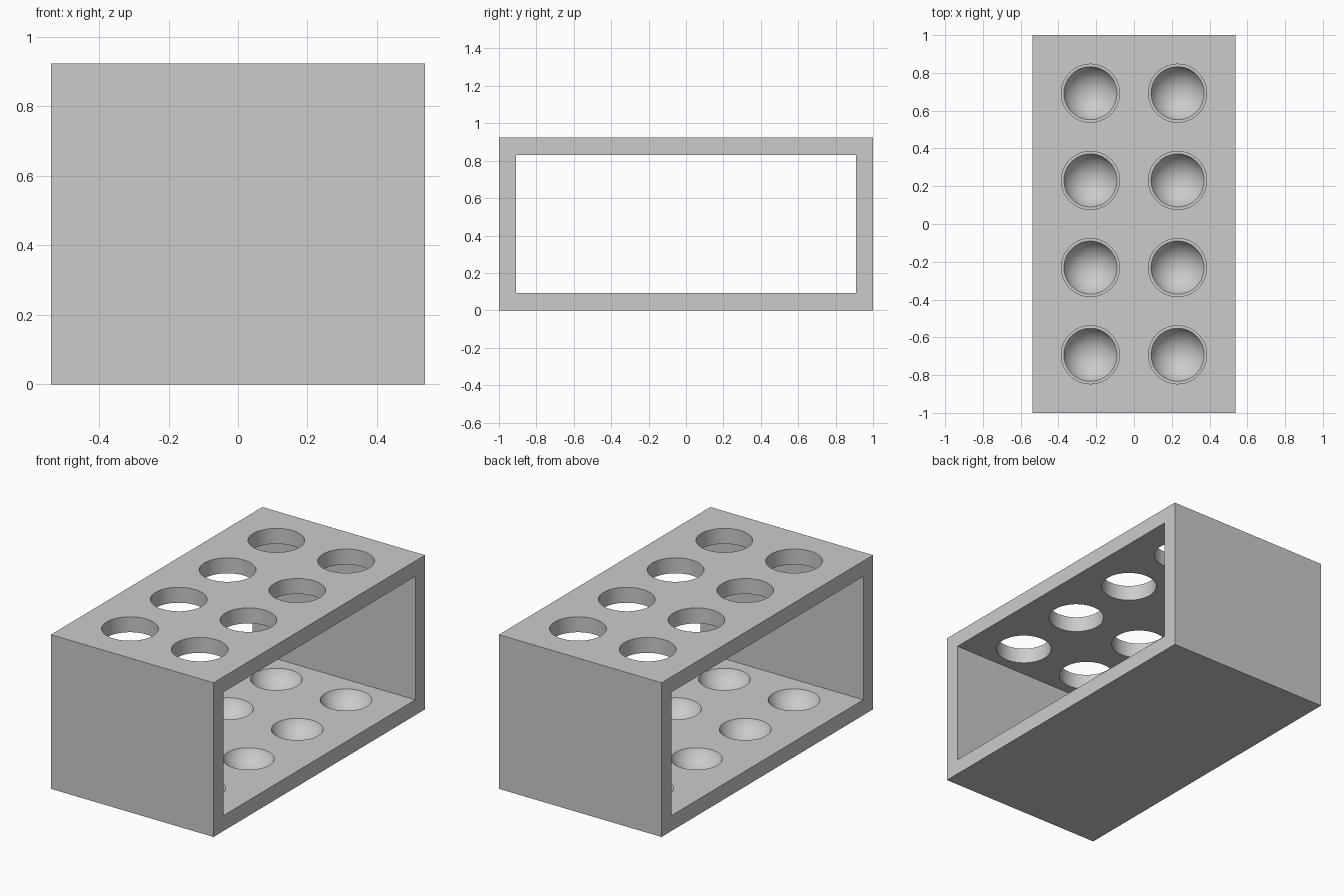
import bpy, bmesh
from mathutils import Matrix, Vector

default = bpy.data.objects.get("Cube")
if default:
    bpy.data.objects.remove(default, do_unlink=True)

U = 2 / 130                      # one design unit
WIDTH, LENGTH, HEIGHT, WALL = 70 * U, 130 * U, 60 * U, 6 * U
RADIUS, PITCH = 10 * U, 30 * U

grey = bpy.data.materials.new("plain grey")
grey.use_nodes = True
grey.diffuse_color = (0.6, 0.6, 0.6, 1)
grey.node_tree.nodes["Principled BSDF"].inputs["Base Color"].default_value = (0.6, 0.6, 0.6, 1)


def make_object(name, bm):
    mesh = bpy.data.meshes.new(name)
    bm.to_mesh(mesh)
    bm.free()
    mesh.materials.append(grey)
    obj = bpy.data.objects.new(name, mesh)
    bpy.context.collection.objects.link(obj)
    return obj


def box(name, size):
    bm = bmesh.new()
    place = Matrix.Translation((0, 0, HEIGHT / 2)) @ Matrix.Diagonal((*size, 1))
    bmesh.ops.create_cube(bm, size=1, matrix=place)
    return make_object(name, bm)


def cut(target, cutter):
    cutter.hide_render = True
    mod = target.modifiers.new(cutter.name, "BOOLEAN")
    mod.operation, mod.solver, mod.object = "DIFFERENCE", "EXACT", cutter
    bpy.ops.object.select_all(action="DESELECT")
    bpy.context.view_layer.objects.active = target
    target.select_set(True)
    bpy.ops.object.modifier_apply(modifier=mod.name)
    bpy.data.objects.remove(cutter, do_unlink=True)


# Grid of two columns by four rows
spots = [Vector((x * PITCH, y * PITCH, 0))
         for x in (-0.5, 0.5) for y in (-1.5, -0.5, 0.5, 1.5)]

# Rack body, open through both long sides
rack = box("tube_rack", (WIDTH, LENGTH, HEIGHT))
cut(rack, box("side_opening", (WIDTH * 1.5, LENGTH - 2 * WALL, HEIGHT - 2 * WALL)))

# Round through holes in the top plate
bm = bmesh.new()
for spot in spots:
    bmesh.ops.create_cone(bm, cap_ends=True, segments=64, radius1=RADIUS, radius2=RADIUS,
                          depth=WALL * 3,
                          matrix=Matrix.Translation(spot + Vector((0, 0, HEIGHT - WALL / 2))))
cut(rack, make_object("top_holes", bm))

# Rounded seats sunk in the base plate
bm = bmesh.new()
for spot in spots:
    bmesh.ops.create_uvsphere(bm, u_segments=64, v_segments=32, radius=RADIUS,
                              matrix=Matrix.Translation(spot + Vector((0, 0, RADIUS + 0.001))))
cut(rack, make_object("base_seats", bm))

bpy.ops.object.shade_smooth_by_angle(angle=0.52)
